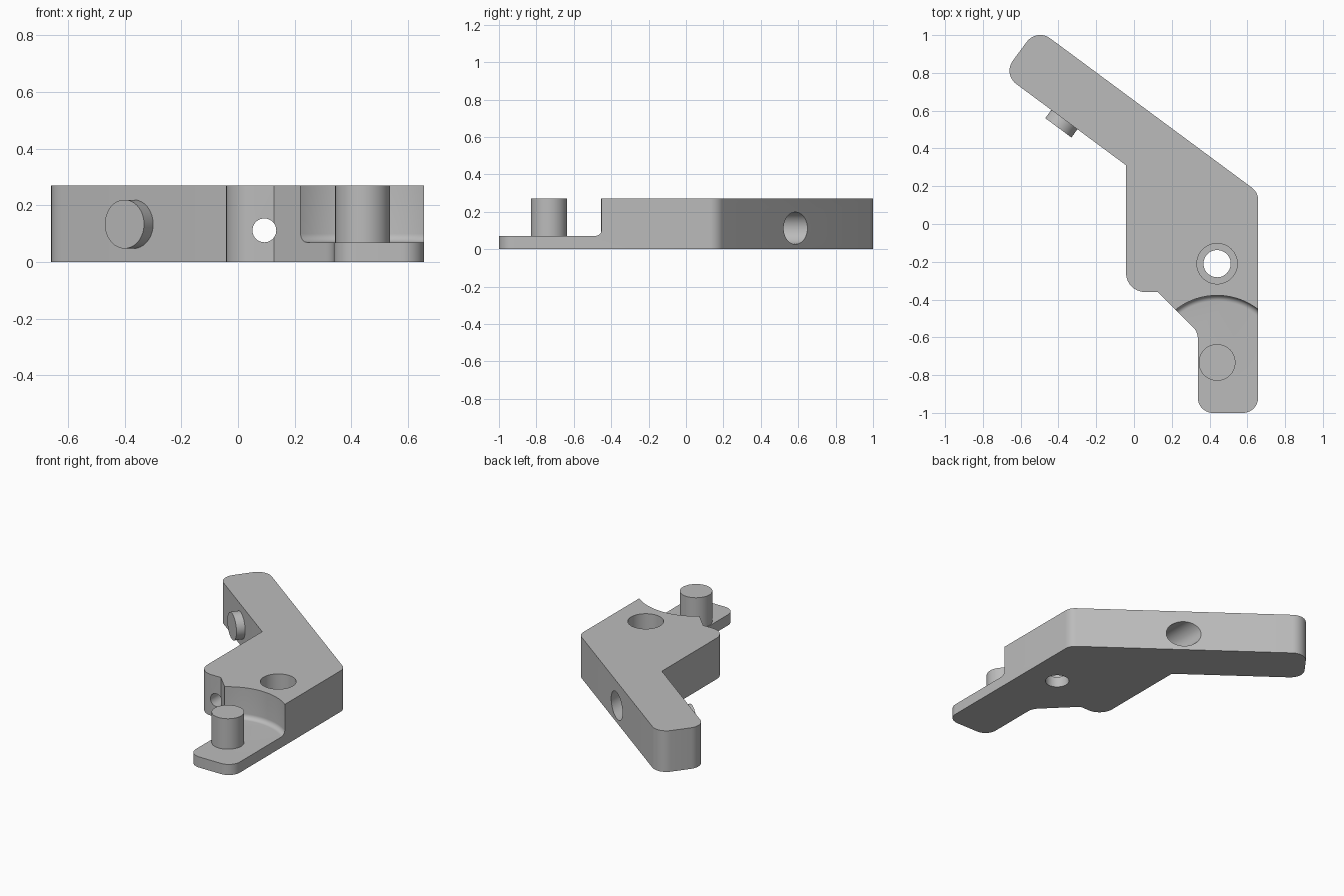
import bpy, bmesh, math
from mathutils import Vector, Matrix

if "Cube" in bpy.data.objects:
    bpy.data.objects.remove(bpy.data.objects["Cube"], do_unlink=True)

HEIGHT, PAD = 0.27, 0.07
grey = bpy.data.materials.new("plain_grey")
grey.use_nodes = True
colour = (0.5, 0.5, 0.5, 1)
grey.diffuse_color = colour
grey.node_tree.nodes["Principled BSDF"].inputs["Base Color"].default_value = colour

# Arm axes: along the arm, and outward from its back face
angle = math.radians(36.5)
along = Vector((-math.cos(angle), math.sin(angle), 0))
out = Vector((math.sin(angle), math.cos(angle), 0))
BACK, INNER, END = 0.526, 0.225, 1.03


def add_object(name, bm):
    bmesh.ops.recalc_face_normals(bm, faces=bm.faces)
    mesh = bpy.data.meshes.new(name)
    bm.to_mesh(mesh)
    bm.free()
    mesh.materials.append(grey)
    obj = bpy.data.objects.new(name, mesh)
    bpy.context.collection.objects.link(obj)
    return obj


def rounded_outline(corners, steps=10):
    """Replace each (x, y, radius) corner by an arc."""
    points = []
    for i, (x, y, radius) in enumerate(corners):
        p = Vector((x, y))
        if radius == 0:
            points.append(p)
            continue
        a = (Vector(corners[i - 1][:2]) - p).normalized()
        b = (Vector(corners[(i + 1) % len(corners)][:2]) - p).normalized()
        half = a.angle(b) / 2
        centre = p + (a + b).normalized() * radius / math.sin(half)
        start = p + a * radius / math.tan(half) - centre
        stop = p + b * radius / math.tan(half) - centre
        sweep = math.pi - 2 * half
        for k in range(steps + 1):
            t = k / steps
            points.append(centre + (start * math.sin((1 - t) * sweep)
                                    + stop * math.sin(t * sweep)) / math.sin(sweep))
    return points


def rod(name, start, stop, radius):
    """Solid cylinder between two points."""
    start, stop = Vector(start), Vector(stop)
    axis = stop - start
    bm = bmesh.new()
    turn = axis.to_track_quat('Z', 'Y').to_matrix().to_4x4()
    bmesh.ops.create_cone(bm, cap_ends=True, segments=64, radius1=radius,
                          radius2=radius, depth=axis.length,
                          matrix=Matrix.Translation((start + stop) / 2) @ turn)
    return add_object(name, bm)


def lathe(name, profile, centre, segments=128):
    """Closed solid of revolution from (radius, z) rings."""
    bm = bmesh.new()
    rings = []
    for r, z in profile:
        rings.append([bm.verts.new((centre[0] + r * math.cos(math.tau * i / segments),
                                    centre[1] + r * math.sin(math.tau * i / segments), z))
                      for i in range(segments)])
    for low, high in zip(rings, rings[1:]):
        for i in range(segments):
            j = (i + 1) % segments
            bm.faces.new((low[i], low[j], high[j], high[i]))
    bm.faces.new(rings[0])
    bm.faces.new(rings[-1])
    return add_object(name, bm)


def cut(target, cutter):
    cutter.hide_render = True
    mod = target.modifiers.new("cut", 'BOOLEAN')
    mod.operation, mod.solver, mod.object = 'DIFFERENCE', 'EXACT', cutter
    bpy.context.view_layer.objects.active = target
    bpy.ops.object.modifier_apply(modifier=mod.name)
    bpy.data.objects.remove(cutter, do_unlink=True)


def smooth(obj):
    bpy.ops.object.select_all(action='DESELECT')
    obj.select_set(True)
    bpy.context.view_layer.objects.active = obj
    bpy.ops.object.shade_smooth_by_angle(angle=math.radians(25))


# Bracket body: bent arm, block and foot in one outline
right, left, foot = 0.657, -0.042, 0.338
tip_back = along * END + out * BACK
tip_inner = along * END + out * INNER
corners = [
    (right, -1.0, 0.08),
    (right, (BACK - right * out.x) / out.y, 0.08),
    (tip_back.x, tip_back.y, 0.088),
    (tip_inner.x, tip_inner.y, 0.088),
    (left, (INNER - left * out.x) / out.y, 0),
    (left, -0.36, 0.1),
    (0.127, -0.36, 0),
    (foot, -0.571, 0.09),
    (foot, -1.0, 0.08),
]
bm = bmesh.new()
base = bm.faces.new([bm.verts.new((p.x, p.y, 0)) for p in rounded_outline(corners)])
top = bmesh.ops.extrude_face_region(bm, geom=[base])
bmesh.ops.translate(bm, vec=(0, 0, HEIGHT),
                    verts=[v for v in top["geom"] if isinstance(v, bmesh.types.BMVert)])
body = add_object("bracket_body", bm)

# Round step above the foot, with a fillet at its floor
post = Vector((0.44, -0.733, 0))
reach, fillet = 0.355, 0.03
profile = []
for k in range(9):
    a = math.pi / 2 * k / 8
    profile.append((reach - fillet + fillet * math.sin(a), PAD + fillet - fillet * math.cos(a)))
profile.append((reach, HEIGHT + 0.1))
cut(body, lathe("step_cutter", profile, post))

# Upright stepped hole
hx, hy = 0.44, -0.21
cut(body, rod("socket_cutter", (hx, hy, PAD), (hx, hy, 0.4), 0.107))
cut(body, rod("pin_hole_cutter", (hx, hy, -0.1), (hx, hy, 0.2), 0.072))

# Level stepped hole from the back of the arm to the front of the block
lx, lz = 0.093, 0.112
cut(body, rod("bore_cutter", (lx, -0.2, lz), (lx, 1.0, lz), 0.086))
cut(body, rod("screw_hole_cutter", (lx, -0.6, lz), (lx, 0, lz), 0.042))
smooth(body)

# Upright post on the foot
smooth(rod("foot_post", post + Vector((0, 0, PAD - 0.02)), post + Vector((0, 0, HEIGHT)), 0.097))

# Short round peg on the inner face of the arm
peg = along * 0.625 + Vector((0, 0, 0.134))
smooth(rod("arm_peg", peg + out * (INNER + 0.02), peg + out * (INNER - 0.054), 0.086))
